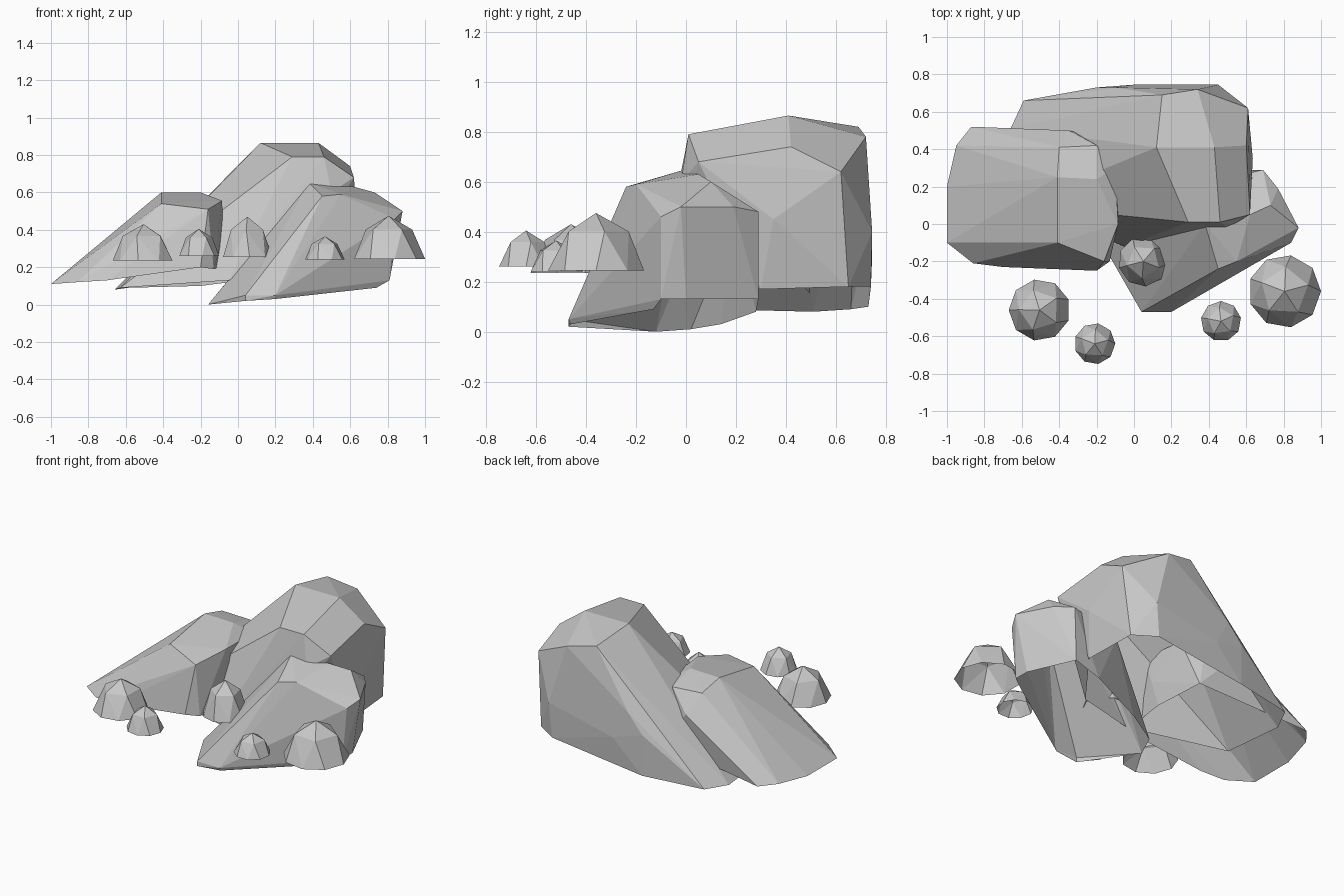
import bpy
import bmesh
import math

default_cube = bpy.data.objects.get("Cube")
if default_cube:
    bpy.data.objects.remove(default_cube, do_unlink=True)

# One plain stone colour for everything
stone = bpy.data.materials.new("stone_grey")
stone.use_nodes = True
stone_colour = (.58, .58, .58, 1)
stone.diffuse_color = stone_colour
stone.node_tree.nodes["Principled BSDF"].inputs["Base Color"].default_value = stone_colour


def faceted_shell(name, *corner_groups):
    """Wrap a faceted convex skin around corner points, left open underneath."""
    bm = bmesh.new()
    for group in corner_groups:
        for corner in group:
            bm.verts.new(corner)
    hull = bmesh.ops.convex_hull(bm, input=bm.verts)
    inside = [item for item in hull["geom_interior"] if isinstance(item, bmesh.types.BMVert)]
    bmesh.ops.delete(bm, geom=inside, context="VERTS")
    bmesh.ops.recalc_face_normals(bm, faces=bm.faces)
    bm.normal_update()
    underside = [face for face in bm.faces if face.normal.z < -.7]
    bmesh.ops.delete(bm, geom=underside, context="FACES")
    bmesh.ops.dissolve_limit(bm, angle_limit=math.radians(2), verts=bm.verts, edges=bm.edges)
    mesh = bpy.data.meshes.new(name)
    bm.to_mesh(mesh)
    bm.free()
    mesh.materials.append(stone)
    part = bpy.data.objects.new(name, mesh)
    bpy.context.scene.collection.objects.link(part)


def ring(x, y, z, radius, count, turn):
    """Corner points evenly spaced on a level circle."""
    angles = [math.radians(turn) + math.tau * step / count for step in range(count)]
    return [(x + radius * math.cos(a), y + radius * math.sin(a), z) for a in angles]


def dome_boulder(name, x, y, base, radius, height, turn):
    """Coarse dome: wide foot, narrower shoulder and a single peak."""
    foot = ring(x, y, base, radius, 9, turn)
    shoulder = ring(x, y, base + height * .68, radius * .67, 5, turn + 15)
    peak = [(x, y, base + height)]
    faceted_shell(name, foot, shoulder, peak)


# Low rock leaning up from its pointed outer end
right_low_tip = [(-1, .2, .11), (-1, -.1, .11), (-.95, .42, .13), (-.87, .52, .13),
                 (-.86, -.21, .12), (-.7, -.23, .13)]
right_crest = [(-.41, -.1, .54), (-.41, .25, .6), (-.2, .24, .6), (-.4, .41, .56),
               (-.2, .42, .55), (-.62, -.08, .37), (-.16, -.2, .51), (-.085, 0, .555),
               (-.1, .3, .54), (-.35, .5, .44)]
right_inner_end = [(-.2, -.25, .2), (-.13, -.2, .19), (-.08, .06, .37), (-.1, .1, .2),
                   (-.12, .45, .2)]
faceted_shell("right_rock", right_low_tip, right_crest, right_inner_end)

# Tall rock at the back
back_low_tip = [(-.66, .51, .08), (-.63, .1, .09), (-.59, .66, .09), (-.2, .73, .1),
                (-.2, .73, .36), (-.05, -.12, .13)]
back_crest = [(.12, .41, .865), (.43, .41, .865), (.29, .01, .79), (.46, .01, .79),
              (.15, .69, .82), (.34, .72, .78), (.62, .05, .68), (.6, .42, .74),
              (-.1, .73, .48), (.61, .62, .64)]
back_walls = [(.45, .745, .4), (0, .745, .3), (.43, .74, .18), (.57, .65, .18),
              (.635, .35, .45), (.59, .3, .17), (.3, -.08, .17), (.5, -.02, .6)]
faceted_shell("back_rock", back_low_tip, back_crest, back_walls)

# Turned rock at the front
front_low_tip = [(-.16, -.12, 0), (.04, -.47, .02), (.04, -.47, .05), (.2, -.47, .05),
                 (.2, -.46, .03), (-.1, .02, .01), (.12, .14, .03), (0, -.04, .195)]
front_crest = [(.38, 0, .65), (.62, .05, .63), (.45, -.24, .58), (.55, -.2, .59),
               (.73, .1, .6), (.3, .2, .45)]
front_far_end = [(.88, -.02, .5), (.84, -.1, .46), (.77, .19, .5), (.69, .29, .48),
                 (.68, .29, .13), (.81, 0, .13), (.81, -.1, .13), (.74, -.13, .09),
                 (.5, .28, .08)]
faceted_shell("front_rock", front_low_tip, front_crest, front_far_end)

# Small domed boulders around the front
dome_boulder("right_boulder", -.505, -.46, .235, .165, .195, 20)
dome_boulder("right_small_boulder", -.21, -.64, .26, .11, .145, 0)
dome_boulder("middle_boulder", .05, -.2, .255, .134, .215, 35)
dome_boulder("left_small_boulder", .465, -.52, .24, .108, .125, 10)
dome_boulder("left_boulder", .805, -.36, .245, .195, .23, 0)
